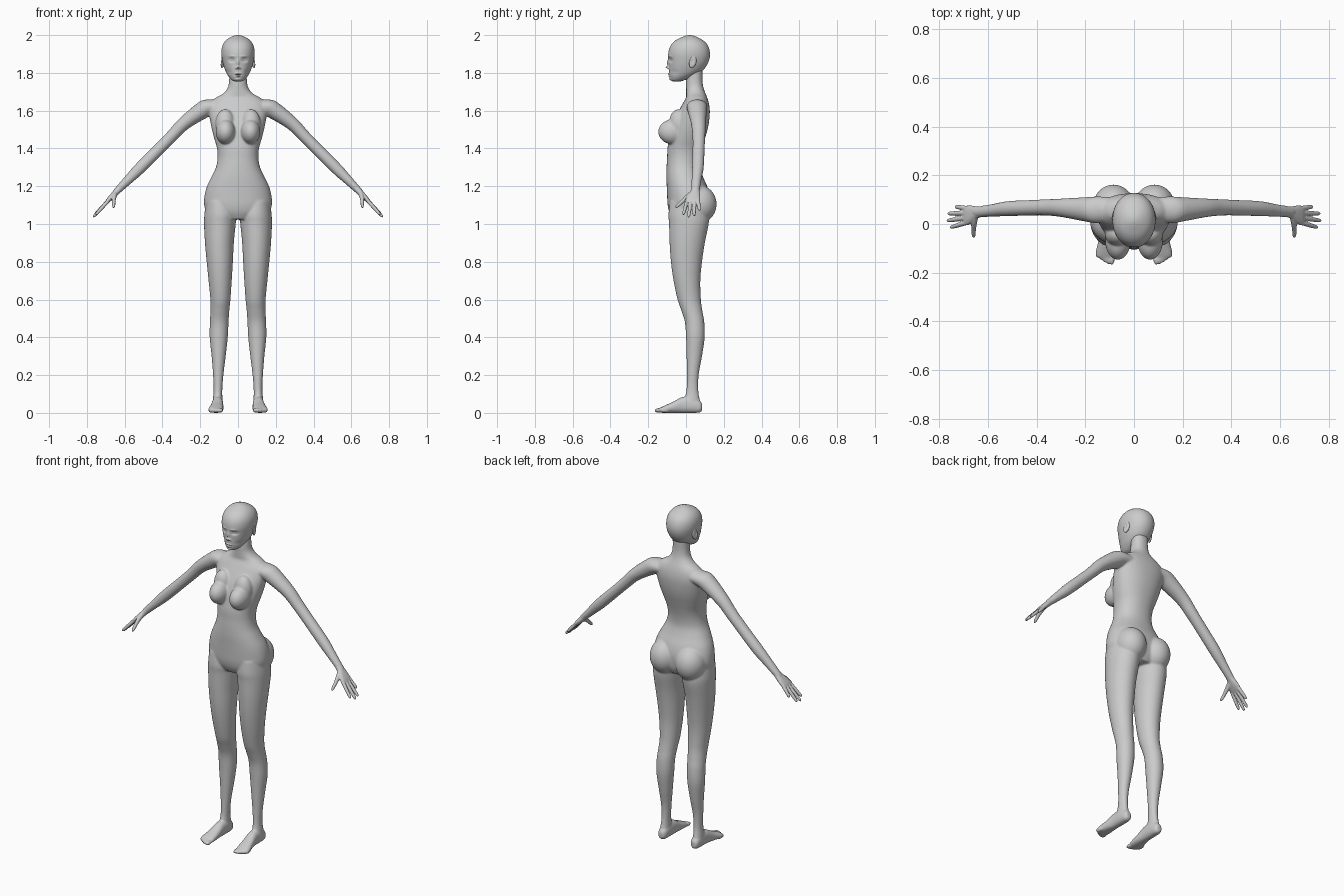
import bpy, bmesh, math
from mathutils import Vector, Matrix, Euler

X, Y, Z = Vector((1, 0, 0)), Vector((0, 1, 0)), Vector((0, 0, 1))
ARM_U = Vector((0.7, 0, 0.714))


def catmull(rows, steps):
    """Smoothly resample a list of number rows."""
    out = []
    for i in range(len(rows) - 1):
        a, b, c, d = (rows[min(max(i + k, 0), len(rows) - 1)] for k in (-1, 0, 1, 2))
        for s in range(steps):
            t = s / steps
            out.append([0.5 * (2 * q + (r - p) * t + (2 * p - 5 * q + 4 * r - w) * t * t
                               + (3 * q - p - 3 * r + w) * t ** 3) for p, q, r, w in zip(a, b, c, d)])
    return out + [list(rows[-1])]


def loft(bm, rows, u=X, v=Y, side=1, power=2.0, seg=32, steps=5):
    """Closed tube through rows of (x, y, z, radius_u, radius_v)."""
    rings = []
    for x, y, z, ru, rv in catmull(rows, steps):
        ring = []
        for k in range(seg):
            a = 2 * math.pi * k / seg
            c, s = math.cos(a), math.sin(a)
            p = Vector((x, y, z)) + u * ru * math.copysign(abs(c) ** (2 / power), c) \
                + v * rv * math.copysign(abs(s) ** (2 / power), s)
            ring.append(bm.verts.new((p.x * side, p.y, p.z)))
        rings.append(ring)
    for r0, r1 in zip(rings, rings[1:]):
        for k in range(seg):
            j = (k + 1) % seg
            bm.faces.new((r0[k], r0[j], r1[j], r1[k]))
    bm.faces.new(rings[0])
    bm.faces.new(rings[-1])


def ball(bm, centre, radii, rot=(0, 0, 0), side=1):
    m = Matrix.LocRotScale(Vector(centre), Euler(rot), Vector(radii))
    m = Matrix.Diagonal((side, 1, 1, 1)) @ m
    bmesh.ops.create_uvsphere(bm, u_segments=32, v_segments=20, radius=1, matrix=m)


def finish(bm, name, voxel=0, smooth=0, mirror=False):
    bmesh.ops.recalc_face_normals(bm, faces=bm.faces)
    for f in bm.faces:
        f.smooth = True
    me = bpy.data.meshes.new(name)
    bm.to_mesh(me)
    bm.free()
    ob = bpy.data.objects.new(name, me)
    bpy.context.collection.objects.link(ob)
    if voxel:
        r = ob.modifiers.new("fuse", 'REMESH')
        r.mode, r.voxel_size, r.use_smooth_shade = 'VOXEL', voxel, True
        s = ob.modifiers.new("soften", 'SMOOTH')
        s.factor, s.iterations = 0.5, smooth
    if mirror:
        ob.modifiers.new("mirror", 'MIRROR').use_mirror_merge = False
    return ob


# Body: torso and neck as (z, half width, front y, back y)
bm = bmesh.new()
torso = [(1.025, .09, -.07, .10), (1.06, .16, -.088, .118), (1.10, .179, -.097, .125),
         (1.15, .177, -.10, .125), (1.20, .164, -.102, .112), (1.25, .14, -.104, .09),
         (1.30, .117, -.103, .075), (1.35, .108, -.10, .076), (1.40, .111, -.098, .086),
         (1.45, .125, -.09, .10), (1.50, .138, -.08, .114), (1.55, .148, -.063, .123),
         (1.60, .156, -.038, .126), (1.64, .15, -.016, .121), (1.67, .115, 0, .112),
         (1.69, .08, .001, .104), (1.72, .055, .001, .093), (1.76, .047, .001, .087),
         (1.82, .046, .005, .088)]
loft(bm, [(0, (f + b) / 2, z, w, (b - f) / 2) for z, w, f, b in torso], power=2.2, seg=64)

# Legs as (z, inner x, outer x, front y, back y)
leg = [(1.12, .02, .17, -.085, .11), (1.05, .008, .178, -.093, .12), (1.0, .012, .18, -.09, .12),
       (.9, .022, .175, -.087, .10), (.8, .027, .166, -.08, .085), (.7, .033, .156, -.066, .076),
       (.6, .04, .146, -.045, .079), (.54, .046, .146, -.024, .087), (.48, .05, .149, -.006, .097),
       (.4, .054, .15, 0, .099), (.3, .065, .14, .003, .085), (.2, .077, .132, .005, .067),
       (.12, .083, .129, .002, .065), (.06, .082, .134, -.01, .075), (.03, .084, .13, -.005, .075)]
foot = [(.108, .086, .03, .014, .018), (.107, .07, .034, .025, .033), (.107, .03, .042, .029, .042),
        (.108, -.02, .042, .03, .042), (.112, -.07, .029, .035, .029), (.117, -.115, .019, .04, .019),
        (.119, -.138, .014, .037, .013)]
arm = [(.09, .06, 1.625, .05, .05), (.15, .058, 1.62, .05, .055), (.198, .06, 1.595, .046, .05),
       (.288, .066, 1.53, .036, .039), (.35, .068, 1.466, .032, .034), (.41, .067, 1.405, .031, .032),
       (.515, .063, 1.30, .031, .031), (.58, .056, 1.235, .025, .026), (.635, .05, 1.18, .019, .023),
       (.655, .047, 1.158, .016, .024)]
for s in (1, -1):
    loft(bm, [((i + o) / 2, (f + b) / 2, z, (o - i) / 2, (b - f) / 2) for z, i, o, f, b in leg], side=s)
    loft(bm, foot, v=Z, side=s, power=2.3)
    loft(bm, arm, u=ARM_U, side=s)
    for k in range(5):  # toes
        ball(bm, (.09 + .0145 * k, -.146 + .002 * k * k, .013), (.011 - .0008 * k, .023, .0125), side=s)
    ball(bm, (.066, -.07, 1.488), (.052, .077, .066), side=s)   # breast
    ball(bm, (.068, -.04, 1.53), (.052, .05, .078), side=s)
    ball(bm, (.084, .07, 1.105), (.085, .092, .10), side=s)     # buttock
finish(bm, "body", 0.005, 10)

# Hand: palm, four fingers and thumb
bm = bmesh.new()
loft(bm, [(.625, .05, 1.19, .016, .021), (.645, .047, 1.168, .016, .025), (.665, .04, 1.147, .015, .035),
          (.685, .035, 1.127, .012, .04), (.697, .033, 1.114, .008, .038)], u=ARM_U, power=2.4)
fingers = [((.688, .005, 1.122), (.753, -.014, 1.050)), ((.69, .025, 1.121), (.767, .014, 1.037)),
           ((.69, .045, 1.121), (.763, .043, 1.043)), ((.685, .064, 1.126), (.733, .071, 1.072))]
for base, tip in fingers:
    a, b = Vector(base), Vector(tip)
    loft(bm, [(*a.lerp(b, t), r, r) for t, r in
              ((0, .010), (.35, .0098), (.7, .009), (.92, .0075), (1, .004))], u=ARM_U, seg=16)
loft(bm, [(.65, .035, 1.16, .013, .018), (.656, .005, 1.14, .012, .014), (.658, -.022, 1.117, .0095, .010),
          (.658, -.045, 1.096, .008, .009), (.658, -.055, 1.087, .004, .004)],
     v=Vector((0, .68, -.73)), seg=16)
finish(bm, "hand", 0.003, 3, True)

# Head: (z, half width, front y, back y), then pushed into a face
bm = bmesh.new()
head = [(1.755, .016, -.068, -.03), (1.763, .034, -.081, 0), (1.785, .053, -.088, .05),
        (1.81, .066, -.09, .087), (1.84, .077, -.091, .11), (1.87, .084, -.093, .123),
        (1.90, .088, -.094, .127), (1.93, .086, -.088, .122), (1.955, .077, -.074, .109),
        (1.975, .061, -.051, .086), (1.99, .038, -.02, .058), (1.998, .016, .003, .035),
        (2.0, .002, .017, .021)]
loft(bm, [(0, (f + b) / 2, z, w, (b - f) / 2) for z, w, f, b in head], power=2.1, seg=128, steps=12)
# (x, z, spread x, spread z, depth): sockets, eyes, brows, nose, nostrils, lips, mouth, chin, cheeks
face = [(.034, 1.868, .014, .010, .012), (.035, 1.869, .009, .005, -.006), (.03, 1.888, .018, .005, -.003),
        (0, 1.852, .006, .018, -.009), (0, 1.829, .008, .007, -.015), (.011, 1.825, .005, .005, -.006),
        (0, 1.795, .014, .004, -.007), (0, 1.782, .012, .004, -.006), (0, 1.789, .018, .002, .004),
        (0, 1.765, .015, .007, -.005), (.05, 1.803, .015, .015, .004)]
for v in bm.verts:
    if v.co.y < 0:
        x, z = abs(v.co.x), v.co.z
        v.co.y += sum(d * math.exp(-((x - cx) / sx) ** 2 - ((z - cz) / sz) ** 2)
                      for cx, cz, sx, sz, d in face)
finish(bm, "head")

# Ears: flattened ovals with a hollow
bm = bmesh.new()
ball(bm, (.083, .036, 1.858), (.009, .019, .033), (-.25, 0, .3))
for v in bm.verts:
    d = ((v.co.y - .033) / .011) ** 2 + ((v.co.z - 1.862) / .018) ** 2
    v.co.x -= .007 * math.exp(-d) if v.co.x > .083 else 0
finish(bm, "ear", mirror=True)
